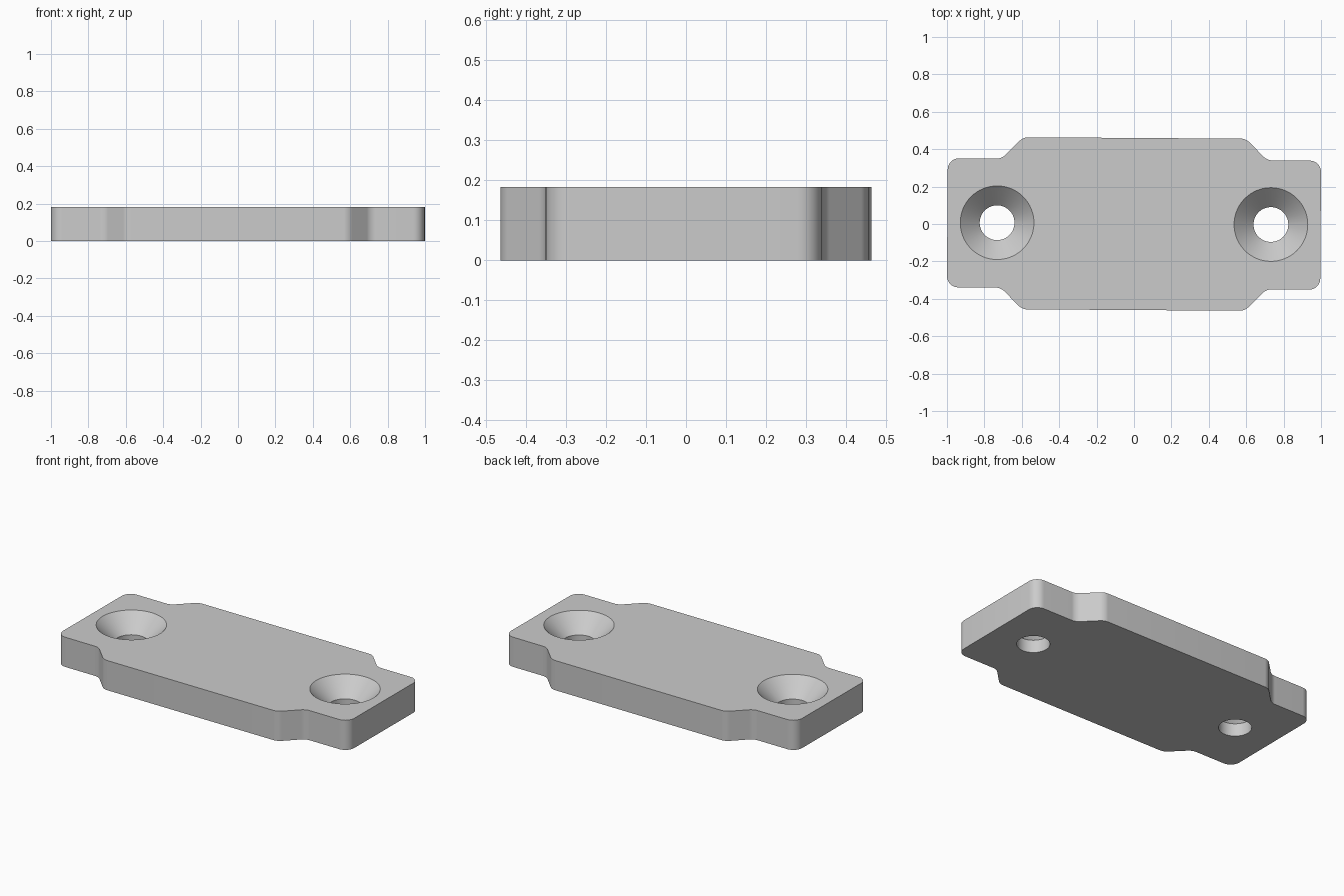
import bpy, bmesh, math
from mathutils import Matrix

if "Cube" in bpy.data.objects:
    bpy.data.objects.remove(bpy.data.objects["Cube"])

THICK = 0.183
TILT = Matrix.Rotation(-0.0065, 4, 'Z')   # slight turn of the whole plate

grey = bpy.data.materials.new("plain_grey")
grey.use_nodes = True
color = (0.6, 0.6, 0.6, 1)
grey.diffuse_color = color
grey.node_tree.nodes["Principled BSDF"].inputs["Base Color"].default_value = color


def make_object(name, bm):
    bmesh.ops.recalc_face_normals(bm, faces=bm.faces)
    mesh = bpy.data.meshes.new(name)
    bm.to_mesh(mesh)
    bm.free()
    mesh.materials.append(grey)
    obj = bpy.data.objects.new(name, mesh)
    bpy.context.collection.objects.link(obj)
    return obj


# Plate outline: one quadrant mirrored into a closed loop
quadrant = [(0.998, 0.345), (0.71, 0.345), (0.595, 0.46)]
half = quadrant + [(-x, y) for x, y in reversed(quadrant)]
outline = half + [(-x, -y) for x, y in half]

bm = bmesh.new()
bm.faces.new([bm.verts.new((x, y, 0)) for x, y in outline])

# Round the end corners and the shoulders
ends = [v for v in bm.verts if abs(v.co.x) > 0.9]
shoulders = [v for v in bm.verts if abs(v.co.x) < 0.9]
for verts, offset in ((ends, 0.06), (shoulders, 0.025)):
    bmesh.ops.bevel(bm, geom=verts, offset=offset, segments=8,
                    profile=0.5, affect='VERTICES')

# Give the plate its thickness
top = bmesh.ops.extrude_face_region(bm, geom=bm.faces[:])["geom"]
bmesh.ops.translate(bm, vec=(0, 0, THICK),
                    verts=[g for g in top if isinstance(g, bmesh.types.BMVert)])
bm.transform(TILT)
plate = make_object("mounting_plate", bm)


# Countersunk screw holes, each cut by a turned profile
def screw_cutter(name, x):
    profile = [(0, -0.1), (0.093, -0.1), (0.093, THICK - 0.104),
               (0.197, THICK), (0.197, THICK + 0.1), (0, THICK + 0.1)]
    bm = bmesh.new()
    verts = [bm.verts.new((r, 0, z)) for r, z in profile]
    edges = [bm.edges.new(pair) for pair in zip(verts, verts[1:])]
    bmesh.ops.spin(bm, geom=verts + edges, cent=(0, 0, 0), axis=(0, 0, 1),
                   angle=math.tau, steps=64)
    bmesh.ops.remove_doubles(bm, verts=bm.verts, dist=1e-5)
    bm.transform(TILT @ Matrix.Translation((x, 0.002, 0)))
    cutter = make_object(name, bm)
    cutter.hide_render = True
    return cutter


bpy.context.view_layer.objects.active = plate
plate.select_set(True)
for side, x in (("left", 0.732), ("right", -0.732)):
    cutter = screw_cutter(side + "_hole_cutter", x)
    cut = plate.modifiers.new(side + "_screw_hole", 'BOOLEAN')
    cut.operation = 'DIFFERENCE'
    cut.solver = 'EXACT'
    cut.object = cutter
    bpy.ops.object.modifier_apply(modifier=cut.name)
    bpy.data.objects.remove(cutter)

bpy.ops.object.shade_smooth_by_angle(angle=math.radians(30))
